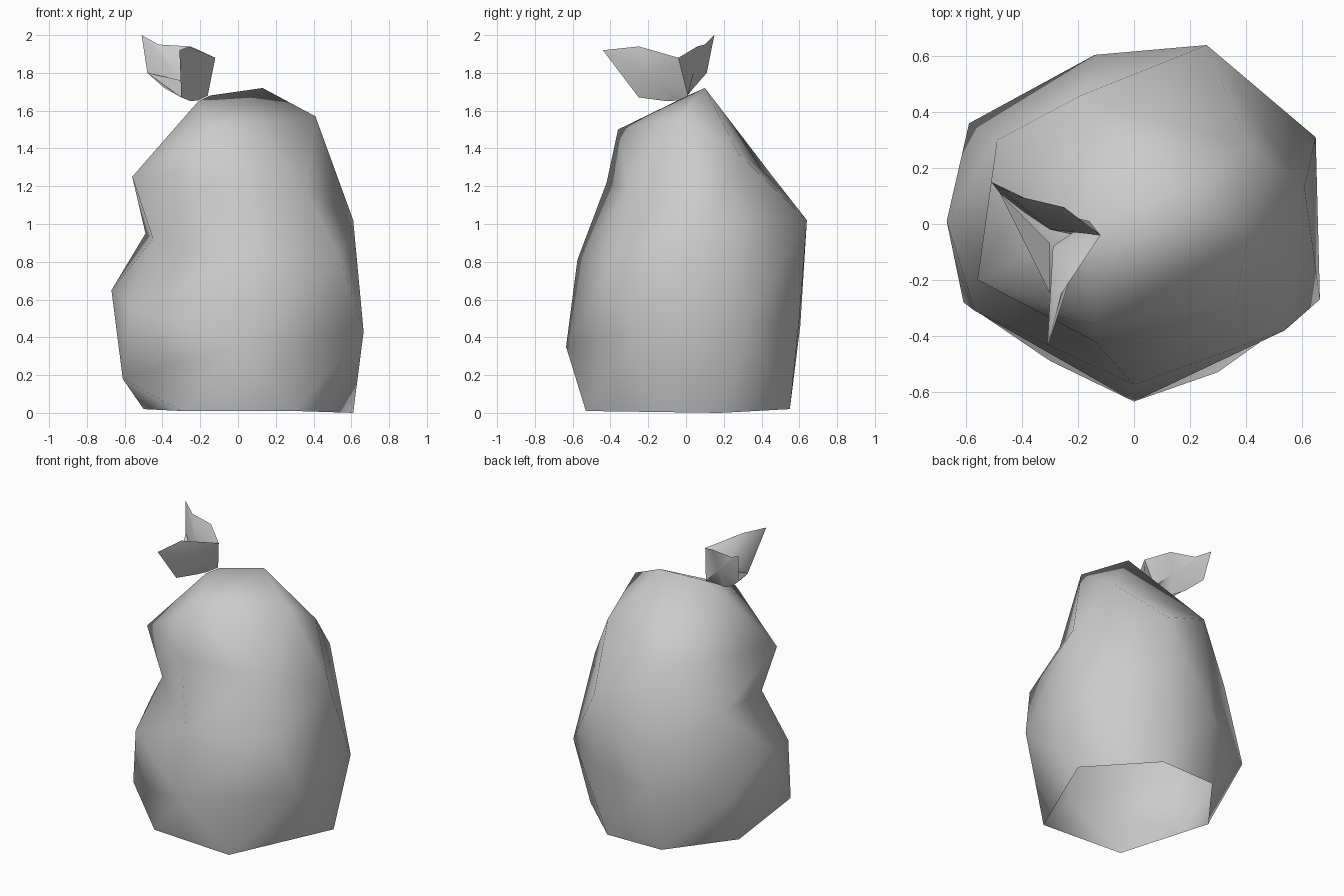
import bpy
import bmesh
from math import radians
from mathutils import Vector

cube = bpy.data.objects.get("Cube")
if cube:
    bpy.data.objects.remove(cube, do_unlink=True)

grey = bpy.data.materials.new("plain grey")
grey.use_nodes = True
colour = (0.6, 0.6, 0.6, 1)
grey.diffuse_color = colour
grey.node_tree.nodes["Principled BSDF"].inputs["Base Color"].default_value = colour


def finish(name, bm, smooth_angle):
    """Turn a bmesh into a named, coloured and smoothed object."""
    bmesh.ops.recalc_face_normals(bm, faces=bm.faces)
    mesh = bpy.data.meshes.new(name)
    bm.to_mesh(mesh)
    bm.free()
    mesh.materials.append(grey)
    obj = bpy.data.objects.new(name, mesh)
    bpy.context.collection.objects.link(obj)
    bpy.ops.object.select_all(action="DESELECT")
    obj.select_set(True)
    bpy.context.view_layer.objects.active = obj
    bpy.ops.object.shade_smooth_by_angle(angle=radians(smooth_angle))
    return obj


def zip_rings(bm, lower, upper):
    """Join two closed rings of any length, always taking the shorter diagonal."""
    low, high = lower + lower[:1], upper + upper[:1]
    i = j = 0
    while i < len(lower) or j < len(upper):
        step_low = j == len(upper)
        if i < len(lower) and not step_low:
            step_low = ((low[i + 1].co - high[j].co).length
                        < (low[i].co - high[j + 1].co).length)
        corner = low[i + 1] if step_low else high[j + 1]
        triangle = (low[i], corner, high[j])
        if len(set(triangle)) == 3:
            bm.faces.new(triangle)
        i, j = (i + 1, j) if step_low else (i, j + 1)


# Sack body: irregular rings zipped together, open underneath.
# Neighbouring rings share a vertex where the folds meet.
bm = bmesh.new()


def ring(*points):
    return [bm.verts.new(p) for p in points]


base = ring((.61, .18, 0), (.22, .55, .02), (-.19, .54, .02),
            (-.5, .13, .02), (-.3, -.49, .01), (.3, -.53, .01))
belly = ring((.65, .31, .48), (.24, .6, .5), (-.14, .605, .46), (-.59, .36, .39),
             (-.61, -.28, .18), (0, -.635, .35), (.665, -.27, .43))
east, north, west_dent, west, west_front, south, south_east = ring(
    (.61, .13, 1.02), (.26, .64, 1.02), (-.49, .3, .95), (-.67, .01, .65),
    (-.57, -.31, .56), (0, -.575, .81), (.54, -.38, .82))
bulge = [east, north, belly[2], west_dent, west, west_front, south, south_east]
side_slope, back_slope, left_peak, front_slope, front_corner = ring(
    (.405, .28, 1.37), (-.19, .46, 1.25), (-.56, -.2, 1.25),
    (-.14, -.42, 1.22), (.36, -.3, 1.18))
left_dent = bm.verts.new((-.45, -.19, .92))
waist = [east, side_slope, back_slope, west_dent, left_dent, front_slope, front_corner]
shoulder = [east, side_slope, back_slope, left_peak, front_slope, front_corner]
crown = ring((.41, -.03, 1.57), (.13, .1, 1.72), (-.15, .01, 1.68),
             (-.21, -.05, 1.65), (-.13, -.36, 1.5))
for lower, upper in ((base, belly), (belly, bulge), (bulge, waist),
                     (waist, shoulder), (shoulder, crown)):
    zip_rings(bm, lower, upper)
for a, b in zip(crown[:3], crown[1:4]):
    bm.faces.new((a, b, crown[4]))
finish("sack_body", bm, 75)


# Tied flaps: folded sheets, an outline fanned to an inner and an outer crease
def flap(name, outline, creases):
    bm = bmesh.new()
    rim = [bm.verts.new(p) for p in outline]
    for crease in creases:
        centre = bm.verts.new(crease)
        for a, b in zip(rim, rim[1:] + rim[:1]):
            bm.faces.new((a, b, centre))
    finish(name, bm, 50)


neck = Vector((-.21, -.04, 1.655))
base_corner = Vector((-.16, .01, 1.68))
top_corner = Vector((-.12, -.04, 1.88))
heel = Vector((-.48, .11, 1.8))
front_low = Vector((-.3, -.25, 1.67))
flap("side_flap",
     [neck, base_corner, top_corner, (-.25, .06, 1.94), (-.42, .1, 1.95),
      (-.51, .15, 2), heel, (-.39, .04, 1.72), (-.3, 0, 1.67)],
     [(-.3, -.02, 1.76), (-.28, .04, 1.8)])
flap("front_flap",
     [neck, base_corner, top_corner, (-.26, -.25, 1.94), (-.31, -.44, 1.92),
      front_low, (-.25, -.1, 1.65)],
     [(-.29, -.08, 1.85), (-.22, -.17, 1.78)])
flap("flap_web", [heel, (-.39, -.06, 1.73), front_low], [(-.3, -.07, 1.76)])
